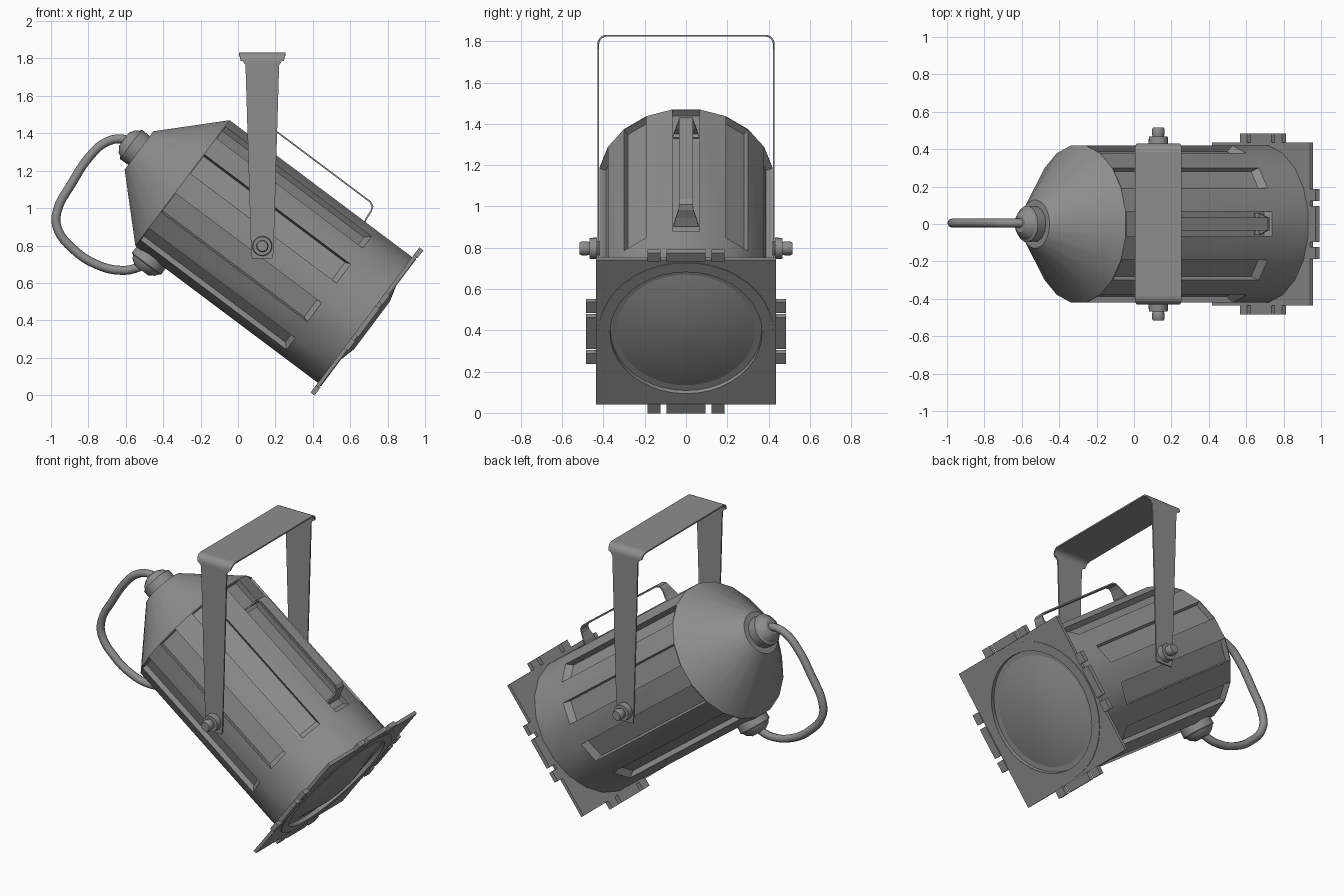
import bpy, bmesh
from math import sin, cos, pi, radians
from mathutils import Matrix, Vector

if "Cube" in bpy.data.objects:
    bpy.data.objects.remove(bpy.data.objects["Cube"])

# Lamp frame: local X runs along the barrel towards the lens, Z is barrel "up"
LAMP = Matrix.Translation((0.135, 0, 0.81)) @ Matrix.Rotation(radians(36.87), 4, 'Y')

# Dark grey paint shared by every part
PAINT = bpy.data.materials.new("dark_grey_paint")
PAINT.diffuse_color = (0.27, 0.27, 0.27, 1)
PAINT.use_nodes = True
PAINT.node_tree.nodes["Principled BSDF"].inputs["Base Color"].default_value = PAINT.diffuse_color


def finish(name, bm, mat=Matrix(), smooth=None):
    bmesh.ops.recalc_face_normals(bm, faces=bm.faces)
    me = bpy.data.meshes.new(name)
    bm.to_mesh(me)
    bm.free()
    me.materials.append(PAINT)
    ob = bpy.data.objects.new(name, me)
    bpy.context.collection.objects.link(ob)
    ob.matrix_world = mat
    if smooth:
        bpy.ops.object.select_all(action='DESELECT')
        ob.select_set(True)
        bpy.context.view_layer.objects.active = ob
        bpy.ops.object.shade_smooth_by_angle(angle=radians(smooth))
    return ob


def loft(rings, caps=True, loop=False):
    """Skin a list of equal-length closed rings."""
    bm = bmesh.new()
    vs = [[bm.verts.new(p) for p in r] for r in rings]
    n = len(vs[0])
    pairs = list(zip(vs, vs[1:])) + ([(vs[-1], vs[0])] if loop else [])
    for a, b in pairs:
        for i in range(n):
            j = (i + 1) % n
            bm.faces.new((a[i], a[j], b[j], b[i]))
    if caps and not loop:
        bm.faces.new(vs[0])
        bm.faces.new(vs[-1])
    return bm


def ring(s, r, n, phase=0.0, square=False):
    pts = []
    for i in range(n):
        a = phase + 2 * pi * i / n
        k = r / max(abs(cos(a)), abs(sin(a))) if square else r
        pts.append((s, k * sin(a), k * cos(a)))
    return pts


def lathe(name, profile, n, mat, phase=0.0, smooth=None, loop=False):
    bm = loft([ring(s, r, n, phase) for s, r in profile], loop=loop)
    return finish(name, bm, mat, smooth)


def strip(name, pts, width_axis, thick, mat=Matrix()):
    """Bent flat strap: pts are (position, half width)."""
    bm = bmesh.new()
    w = Vector(width_axis)
    rows = [(bm.verts.new(Vector(p) - w * h), bm.verts.new(Vector(p) + w * h)) for p, h in pts]
    for a, b in zip(rows, rows[1:]):
        bm.faces.new((a[0], a[1], b[1], b[0]))
    ob = finish(name, bm, mat)
    m = ob.modifiers.new("thickness", 'SOLIDIFY')
    m.thickness = thick
    m.offset = 0


# Barrel: 20 sides, every second side pressed inwards as a long channel
N, PH, R = 20, pi / 20, 0.425
bm = loft([ring(s, R, N, PH) for s in (-0.54, 0.44, 0.68)])
bm.faces.ensure_lookup_table()
channels = [bm.faces[i] for i in range(1, N, 2)]
for f in bmesh.ops.extrude_discrete_faces(bm, faces=channels)['faces']:
    c = f.calc_center_median()
    inward = -Vector((0, c.y, c.z)).normalized() * 0.035
    for v in f.verts:
        v.co += inward
        if v.co.x > 0:
            v.co.x -= 0.03
finish("barrel", bm, LAMP, 25)

# Rear cone
lathe("rear_cone", [(-0.83, 0.13), (-0.54, R), (-0.535, R)], N, LAMP, PH, smooth=25)

# Front plate: square outside, round opening
M = 40
bm = loft([ring(0.68, 0.437, M, 0, True), ring(0.70, 0.437, M, 0, True),
           ring(0.70, 0.37, M), ring(0.68, 0.37, M)], loop=True)
finish("front_plate", bm, LAMP, 30)
lathe("lens_ring", [(0.69, 0.424), (0.704, 0.424), (0.704, 0.368), (0.66, 0.366), (0.66, 0.40)],
      M, LAMP, smooth=30, loop=True)
lathe("lens", [(0.65, 0.37), (0.672, 0.365), (0.727, 0.16)], M, LAMP, smooth=25)

# Accessory clips, three on each edge of the plate
bm = bmesh.new()
for k in range(4):
    turn = Matrix.Rotation(k * pi / 2, 4, 'X')
    for y, w in ((-0.155, 0.065), (0, 0.19), (0.155, 0.065)):
        box = Matrix.Translation((0.693, y, 0.459)) @ Matrix.Diagonal((0.027, w, 0.052, 1))
        bmesh.ops.create_cube(bm, size=1, matrix=turn @ box)
finish("plate_clips", bm, LAMP)

# Carry handle on top with flared feet
side = [(0.345, 0.392, 0.06), (0.37, 0.40, 0.06), (0.36, 0.44, 0.05), (0.357, 0.485, 0.036),
        (0.348, 0.51, 0.034), (0.325, 0.522, 0.034)]
path = side + [(-s, t, h) for s, t, h in reversed(side)]
strip("carry_handle", [((s, 0, t), h) for s, t, h in path], (0, 1, 0), 0.009, LAMP)

# Hanging yoke (upright, world frame)
arm = [(0.425, 0.73, 0.055), (0.425, 0.77, 0.06), (0.425, 1.765, 0.09), (0.425, 1.785, 0.105)]
arm += [(0.385 + 0.04 * cos(a), 1.787 + 0.04 * sin(a), 0.115 + 0.01 * sin(a))
        for a in (i * pi / 10 for i in range(6))]
path = arm + [(-y, z, h) for y, z, h in reversed(arm)]
strip("yoke", [((0.13, y, z), h) for y, z, h in path], (1, 0, 0), 0.009)

# Pivot bolts
for sgn, tag in ((1, "left"), (-1, "right")):
    mat = Matrix.Translation((0.13, 0, 0.797)) @ Matrix.Rotation(sgn * pi / 2, 4, 'Z')
    lathe("pivot_washer_" + tag, [(0.40, 0.035), (0.43, 0.035), (0.43, 0.053), (0.468, 0.05)],
          20, mat, smooth=30)
    lathe("pivot_bolt_" + tag, [(0.46, 0.028), (0.48, 0.034), (0.505, 0.034), (0.517, 0.028)],
          12, mat, smooth=31)

# Cable glands: rear centre and underside
gland = [(-0.03, 0.095), (0.055, 0.098), (0.062, 0.085), (0.08, 0.075), (0.1, 0.045)]
lathe("cable_gland_rear", gland, 14,
      LAMP @ Matrix.Translation((-0.83, 0, 0)) @ Matrix.Rotation(pi, 4, 'Y'), smooth=30)
lathe("cable_gland_under", gland, 14,
      LAMP @ Matrix.Translation((-0.435, 0, -0.405)) @ Matrix.Rotation(pi / 2, 4, 'Y'), smooth=30)

# Cable loop
pts = [(-0.56, 1.345), (-0.62, 1.37), (-0.71, 1.35), (-0.79, 1.28), (-0.89, 1.13), (-0.968, 0.98),
       (-0.965, 0.89), (-0.88, 0.78), (-0.76, 0.70), (-0.62, 0.667), (-0.53, 0.685), (-0.49, 0.71)]
cu = bpy.data.curves.new("cable", 'CURVE')
cu.dimensions = '3D'
cu.bevel_depth = 0.024
cu.bevel_resolution = 2
cu.resolution_u = 4
cu.use_fill_caps = True
cu.materials.append(PAINT)
sp = cu.splines.new('BEZIER')
sp.bezier_points.add(len(pts) - 1)
for bp, (x, z) in zip(sp.bezier_points, pts):
    bp.co = (x, 0.005, z)
    bp.handle_left_type = bp.handle_right_type = 'AUTO'
cable = bpy.data.objects.new("cable", cu)
bpy.context.collection.objects.link(cable)
bpy.ops.object.select_all(action='DESELECT')
cable.select_set(True)
bpy.context.view_layer.objects.active = cable
bpy.ops.object.convert(target='MESH')
bpy.ops.object.shade_smooth()
